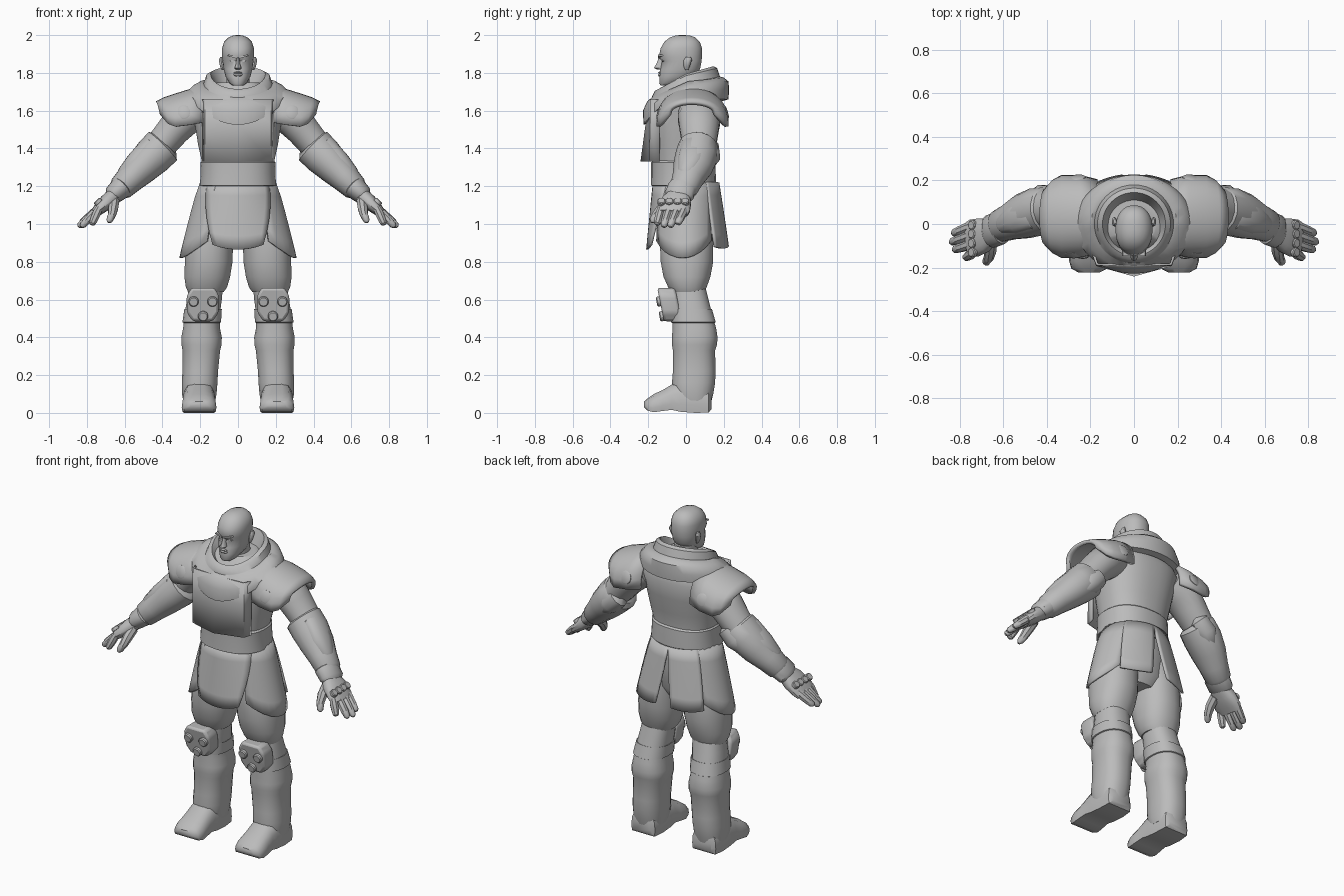
import bpy, bmesh, math
from mathutils import Vector as V

GREY = bpy.data.materials.new("plain grey")
GREY.diffuse_color = (0.5, 0.5, 0.5, 1)


def finish(name, bm, mirror=False, solid=0, angle=38, bevel=0):
    bmesh.ops.recalc_face_normals(bm, faces=bm.faces)
    me = bpy.data.meshes.new(name)
    bm.to_mesh(me)
    bm.free()
    ob = bpy.data.objects.new(name, me)
    bpy.context.collection.objects.link(ob)
    me.materials.append(GREY)
    if solid:
        m = ob.modifiers.new("thick", 'SOLIDIFY')
        m.thickness, m.offset = solid, 0
    if bevel:
        m = ob.modifiers.new("bevel", 'BEVEL')
        m.width, m.segments = bevel, 2
    if mirror:
        ob.modifiers.new("mirror", 'MIRROR')
    bpy.ops.object.select_all(action='DESELECT')
    ob.select_set(True)
    bpy.context.view_layer.objects.active = ob
    bpy.ops.object.shade_smooth_by_angle(angle=math.radians(angle))
    return ob


def skin(name, rings, closed=True, caps=True, **kw):
    bm = bmesh.new()
    vs = [[bm.verts.new(p) for p in r] for r in rings]
    n = len(vs[0])
    for a, b in zip(vs, vs[1:]):
        for i in range(n if closed else n - 1):
            j = (i + 1) % n
            bm.faces.new((a[i], a[j], b[j], b[i]))
    if caps:
        bm.faces.new(vs[0])
        bm.faces.new(vs[-1])
    return finish(name, bm, **kw)


def oval(c, u, v, n=20, e=1.0):
    c, u, v = V(c), V(u), V(v)
    out = []
    for i in range(n):
        a = math.tau * (i + .5) / n
        f = lambda t: math.copysign(abs(t) ** e, t)
        out.append(c + u * f(math.cos(a)) + v * f(math.sin(a)))
    return out


def column(name, rows, e=1.0, n=24, **kw):
    # rows: z, x centre, half width, front y, back y
    return skin(name, [oval((x, (f + b) / 2, z), (rx, 0, 0), (0, (b - f) / 2, 0), n, e)
                       for z, x, rx, f, b in rows], **kw)


def limb(name, rows, e=1.0, n=16, **kw):
    # rows: centre, half width sideways (y), half thickness
    rings = []
    for i, (c, w, h) in enumerate(rows):
        t = (V(rows[min(i + 1, len(rows) - 1)][0]) - V(rows[max(i - 1, 0)][0])).normalized()
        v = t.cross(V((0, 1, 0))).normalized()
        rings.append(oval(c, v.cross(t).normalized() * w, v * h, n, e))
    return skin(name, rings, mirror=True, **kw)


def prism(name, pts, y0, y1, lean=0, **kw):
    zm = sum(z for x, z in pts) / len(pts)
    return skin(name, [[(x, y + lean * (z - zm), z) for x, z in pts] for y in (y0, y1)], **kw)


def disc(name, c, d, r, h=.012):
    d = V(d).normalized()
    u = d.orthogonal().normalized()
    w = d.cross(u)
    rows = [(-h, r), (h * .6, r), (h, r * .8)]
    return skin(name, [oval(V(c) + d * k, u * q, w * q, 16) for k, q in rows], mirror=True)


# Head and neck
column("neck", [(1.6, 0, .075, -.07, .09), (1.7, 0, .062, -.07, .08), (1.8, 0, .062, -.07, .075)])
column("head", [(1.733, 0, .028, -.135, -.08), (1.745, 0, .045, -.142, -.03), (1.78, 0, .066, -.141, .045),
                (1.82, 0, .077, -.137, .075), (1.862, 0, .082, -.127, .083), (1.884, 0, .084, -.145, .085),
                (1.93, 0, .085, -.135, .086), (1.965, 0, .074, -.115, .073), (1.988, 0, .05, -.085, .05),
                (1.998, 0, .025, -.055, .02), (2.0, 0, .006, -.03, -.01)], e=.9, n=28, angle=50)
column("nose", [(1.818, 0, .014, -.155, -.11), (1.826, 0, .019, -.17, -.11), (1.85, 0, .011, -.156, -.11),
                (1.884, 0, .008, -.143, -.11)], n=10)
prism("brow", [(.008, 1.876), (.055, 1.89), (.05, 1.897), (.008, 1.886)], -.147, -.1, mirror=True)
prism("eye", [(.018, 1.862), (.03, 1.858), (.045, 1.863), (.032, 1.87)], -.127, -.1, mirror=True)
column("lips", [(1.782, 0, .016, -.146, -.12), (1.79, 0, .026, -.15, -.11), (1.796, 0, .026, -.143, -.11),
                (1.802, 0, .024, -.149, -.11), (1.807, 0, .012, -.143, -.11)], n=12)
column("ear", [(1.815, .08, .006, -.005, .012), (1.835, .084, .012, -.012, .02),
               (1.868, .09, .012, -.012, .032), (1.885, .088, .006, 0, .025)], n=10, mirror=True)

# Torso, belt and chest cloth
column("torso", [(1.17, 0, .185, -.17, .145), (1.33, 0, .192, -.17, .145), (1.42, 0, .212, -.18, .16),
                 (1.52, 0, .228, -.185, .18), (1.62, 0, .25, -.17, .19), (1.69, 0, .21, -.13, .17),
                 (1.75, 0, .11, -.08, .12)], e=.85, n=32)
column("belt", [(1.2, 0, .19, -.175, .15), (1.205, 0, .203, -.187, .16), (1.27, 0, .198, -.185, .158),
                (1.325, 0, .2, -.185, .155), (1.335, 0, .19, -.175, .145)], e=.85, n=32)
skin("chest_cloth", [[(x, y + k * (.185 - abs(x)) / .185, z) for x, y in
                      ((-.185, -.14), (-.17, -.185), (0, -.19), (.17, -.185), (.185, -.14))]
                     for z, k in ((1.66, 0), (1.53, -.018), (1.33, -.045))], closed=False, caps=False, solid=.012)

# Folded cowl: half width, half depth, y centre, z at back, side and front, point sharpness
COWL = [(.09, .09, 0, 1.70, 1.68, 1.64, 1), (.13, .13, 0, 1.80, 1.77, 1.70, 1), (.145, .145, 0, 1.835, 1.795, 1.715, 1),
        (.168, .165, 0, 1.825, 1.785, 1.705, 1), (.182, .18, 0, 1.78, 1.745, 1.675, 1),
        (.195, .19, .01, 1.775, 1.755, 1.67, 1), (.235, .215, .01, 1.755, 1.735, 1.65, 1),
        (.27, .228, 0, 1.71, 1.70, 1.6, 1.5), (.272, .225, 0, 1.66, 1.665, 1.525, 2.2),
        (.235, .19, 0, 1.65, 1.66, 1.54, 2.2)]
rings = []
for rx, ry, cy, zb, zs, zf, p in COWL:
    ring = []
    for i in range(40):
        a = math.tau * i / 40
        s = math.sin(a)
        z = zs + ((zb - zs) * s if s > 0 else (zf - zs) * abs(s) ** p)
        ring.append((rx * math.cos(a), cy + ry * s, z))
    rings.append(ring)
skin("cowl", rings, caps=False, angle=45)

# Shoulder pads: arches running front to back, widening outward
rings = []
for x, top, low, r in ((.17, 1.72, 1.54, .165), (.25, 1.705, 1.525, .185), (.33, 1.68, 1.515, .185),
                       (.39, 1.66, 1.53, .165), (.43, 1.64, 1.58, .12)):
    ring = []
    for i in range(17):
        a = math.pi * i / 16
        ring.append((x - .025 * (1 - math.sin(a)) * (x > .35), .03 - r * math.cos(a) * (1 if a > 1.57 else .95),
                     low + (top - low) * max(0, math.sin(a)) ** .75))
    rings.append(ring)
skin("shoulder_pad", rings, closed=False, caps=False, mirror=True, solid=.022, angle=45)
disc("pad_stud_front", (.287, -.137, 1.59), (.1, -1, .3), .038)
disc("pad_stud_back", (.26, .207, 1.59), (.1, 1, .3), .038)

# Arms
limb("upper_arm", [((.2, .06, 1.60), .1, .09), ((.28, .07, 1.565), .115, .1), ((.34, .07, 1.50), .105, .09),
                   ((.39, .07, 1.44), .095, .085), ((.43, .065, 1.40), .09, .08)])
limb("forearm_guard", [((.385, .065, 1.425), .085, .085), ((.40, .065, 1.41), .105, .108),
                       ((.45, .055, 1.36), .112, .105), ((.51, .035, 1.30), .105, .093),
                       ((.57, .01, 1.24), .085, .078), ((.62, -.01, 1.19), .075, .068),
                       ((.635, -.015, 1.175), .06, .052)])
limb("forearm_plate", [((.42, .055, 1.425), .05, .055), ((.45, .05, 1.40), .082, .075), ((.53, .025, 1.32), .075, .068),
                       ((.585, 0, 1.255), .05, .06), ((.6, 0, 1.24), .03, .05)], e=.8)
limb("elbow_pad", [((.355, .12, 1.43), .02, .03), ((.37, .125, 1.41), .05, .06), ((.42, .125, 1.36), .058, .062),
                   ((.47, .10, 1.31), .045, .045), ((.49, .09, 1.29), .015, .02)], n=10)
limb("wrist_cuff", [((.605, -.015, 1.205), .06, .05), ((.615, -.018, 1.195), .077, .062),
                    ((.66, -.035, 1.155), .078, .052), ((.675, -.04, 1.14), .06, .035)])
limb("palm", [((.64, -.03, 1.165), .05, .04), ((.69, -.05, 1.12), .08, .042), ((.735, -.065, 1.08), .088, .032),
              ((.76, -.07, 1.055), .08, .024)], e=.8)
for i, (y0, tip) in enumerate((((-.13), (.775, -.155, .995)), ((-.088), (.83, -.12, .985)),
                               ((-.045), (.845, -.085, .985)), ((-.005), (.835, -.045, 1.0)))):
    a, b = V((.735, y0, 1.085)), V(tip)
    limb(f"finger_{i + 1}", [(a.lerp(b, k), w, w) for k, w in
                             ((0, .02), (.3, .024), (.65, .022), (.92, .018), (1, .008))], n=8)
    disc(f"knuckle_{i + 1}", (.742, y0, 1.118), (.7, 0, .7), .022, .01)
limb("thumb", [((.655, -.08, 1.12), .03, .028), ((.66, -.125, 1.085), .03, .028), ((.667, -.155, 1.05), .025, .023),
               ((.68, -.175, 1.02), .02, .018), ((.685, -.18, 1.008), .008, .008)], n=8)


# Skirt panels: angle range at waist and at hem
def panel(name, top, hem, ry, zc, ze, **kw):
    rings = []
    for k in range(6):
        t = k / 5
        ring = []
        for i in range(11):
            s = i / 10
            a = math.radians((1 - t) * (top[0] + (top[1] - top[0]) * s) + t * (hem[0] + (hem[1] - hem[0]) * s))
            low = zc + (ze - zc) * abs(2 * s - 1) ** 2
            rx = .195 + .11 * t ** .85
            ring.append((rx * math.cos(a), (.17 + (ry - .17) * t) * math.sin(a), 1.22 + (low - 1.22) * t))
        rings.append(ring)
    skin(name, rings, closed=False, caps=False, solid=.012, **kw)


panel("front_skirt_panel", (-145, -35), (-116, -64), .205, .865, .89)
panel("side_skirt_panel", (-55, 50), (-58, 46), .18, .82, .91, mirror=True)
panel("back_skirt_panel", (38, 90), (42, 80), .225, .87, .88, mirror=True)
column("hips", [(.88, 0, .11, -.09, .1), (.94, 0, .18, -.125, .13), (1.08, 0, .195, -.15, .14),
                (1.22, 0, .185, -.16, .14)], e=.9)

# Legs
column("thigh", [(1.05, .12, .11, -.12, .13), (.92, .15, .125, -.14, .145), (.8, .155, .127, -.135, .145),
                 (.72, .163, .122, -.12, .13), (.665, .167, .11, -.095, .11), (.64, .17, .095, -.08, .1)],
       e=.9, mirror=True)
column("shin", [(.68, .168, .09, -.075, .1), (.6, .178, .093, -.075, .12), (.52, .19, .094, -.075, .14),
                (.45, .193, .098, -.072, .16), (.4, .193, .108, -.075, .168), (.36, .193, .107, -.075, .165),
                (.33, .194, .1, -.07, .155), (.22, .2, .095, -.07, .157), (.16, .203, .095, -.075, .155),
                (.1, .205, .092, -.07, .145), (.06, .205, .085, -.05, .135)], e=.85, mirror=True, angle=45)
column("knee_band", [(.545, .183, .088, -.07, .125), (.55, .185, .1, -.08, .138), (.48, .192, .103, -.08, .158),
                     (.475, .192, .092, -.07, .15)], e=.85, mirror=True)

# Knee guard with three studs
prism("knee_guard", [(.125, .662), (.245, .662), (.272, .62), (.27, .53), (.24, .485), (.135, .485), (.103, .53), (.1, .62)],
      -.135, -.04, lean=-.2, mirror=True, bevel=.014)
for i, (x, z) in enumerate(((.135, .59), (.235, .59), (.185, .512))):
    disc(f"knee_stud_{i + 1}", (x, -.139 - .2 * (z - .575), z), (0, -1, -.2), .027, .014)

# Boots: y, half width, sole z, top z
BOOT = [(.135, .06, .02, .1), (.12, .08, .002, .14), (.05, .086, 0, .17), (-.03, .086, .006, .17), (-.075, .086, .016, .15),
        (-.125, .09, .01, .12), (-.17, .092, .004, .1), (-.205, .082, .012, .075), (-.222, .05, .03, .06)]
skin("boot", [[(.206 + x * w, y, b + (t - b) * h) for x, h in
               ((-.95, 0), (.95, 0), (1, .25), (.95, .6), (.7, .9), (.3, 1), (-.3, 1), (-.7, .9), (-.95, .6), (-1, .25))]
              for y, w, b, t in BOOT], mirror=True, angle=45)
